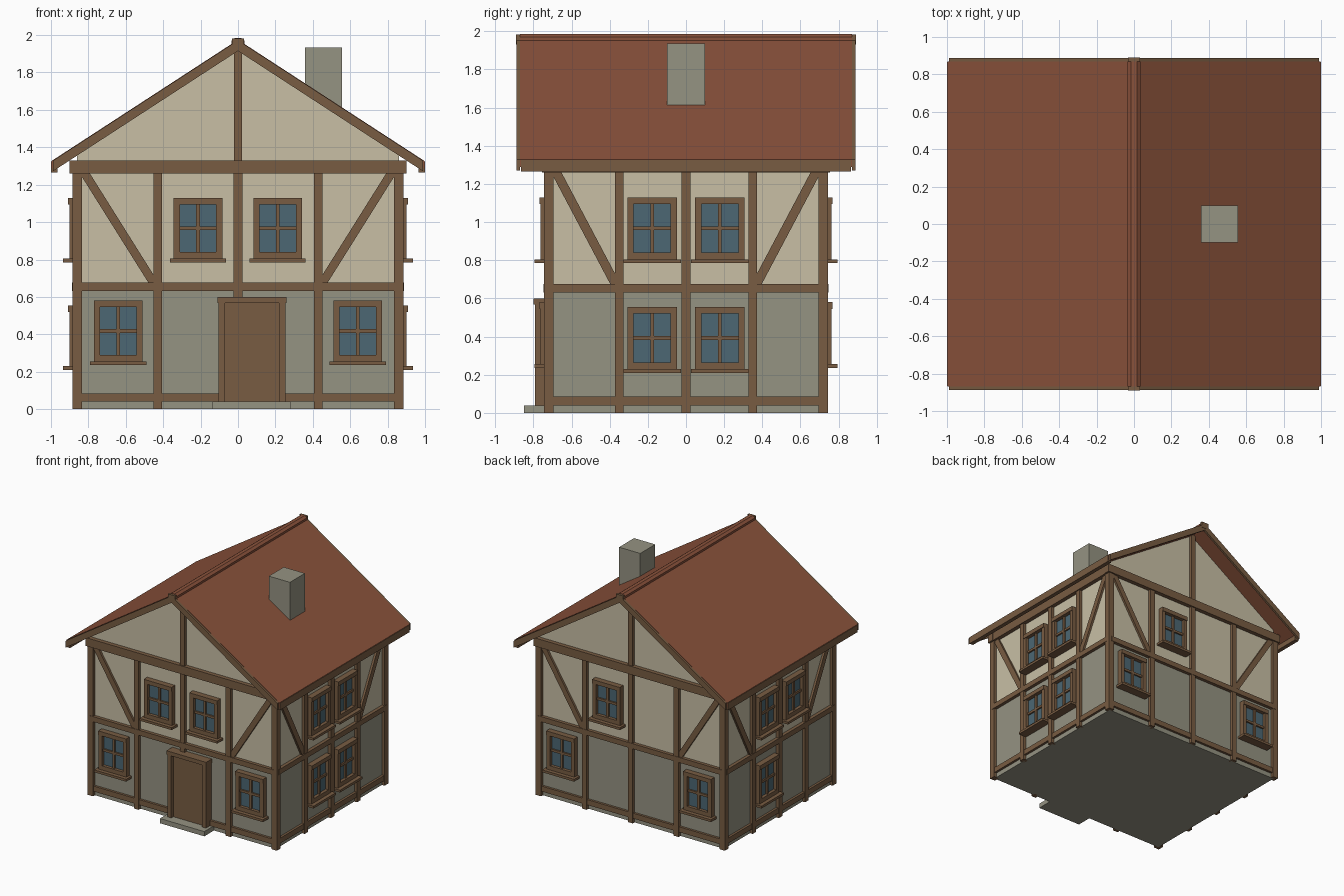
import bpy
import bmesh

if "Cube" in bpy.data.objects:
    bpy.data.objects.remove(bpy.data.objects["Cube"], do_unlink=True)

HALF_X, HALF_Y = 0.86, 0.72          # wall planes


def make_material(name, rgb):
    linear = [((c / 255 + 0.055) / 1.055) ** 2.4 for c in rgb] + [1.0]
    mat = bpy.data.materials.new(name)
    mat.use_nodes = True
    mat.diffuse_color = linear
    mat.node_tree.nodes["Principled BSDF"].inputs["Base Color"].default_value = linear
    return mat


timber = make_material("timber brown", (120, 92, 66))
plaster = make_material("cream plaster", (200, 191, 165))
stone = make_material("grey stone", (149, 147, 130))
tiles = make_material("red roof tiles", (138, 82, 59))
glass = make_material("blue glass", (76, 103, 115))

# Each wall maps (along, outward, height) to world space
WALLS = {
    "front": lambda u, d, z: (u, -HALF_Y - d, z),
    "back": lambda u, d, z: (u, HALF_Y + d, z),
    "left": lambda u, d, z: (HALF_X + d, u, z),
    "right": lambda u, d, z: (-HALF_X - d, u, z),
}


def rect(u0, u1, z0, z1, d0, d1):
    return [(u0, z0), (u1, z0), (u1, z1), (u0, z1)], d0, d1


def build(name, mat, solids, wall="front"):
    """One object from flat outlines pushed outward from a wall."""
    bm = bmesh.new()
    place = WALLS[wall]
    for outline, d0, d1 in solids:
        inner = [bm.verts.new(place(u, d0, z)) for u, z in outline]
        outer = [bm.verts.new(place(u, d1, z)) for u, z in outline]
        bm.faces.new(inner)
        bm.faces.new(outer)
        for i in range(len(outline)):
            j = (i + 1) % len(outline)
            bm.faces.new((inner[i], inner[j], outer[j], outer[i]))
    bmesh.ops.recalc_face_normals(bm, faces=bm.faces)
    mesh = bpy.data.meshes.new(name)
    bm.to_mesh(mesh)
    bm.free()
    mesh.materials.append(mat)
    obj = bpy.data.objects.new(name, mesh)
    bpy.context.collection.objects.link(obj)
    return obj


def window(wall, label, u, z):
    """Casing, sill, glazing bars and glass; z is the underside of the sill."""
    name = f"{wall}_{label}_window"
    w, g = 0.13, 0.097
    bottom, top = z + 0.02, z + 0.345
    g0, g1 = z + 0.055, z + 0.31
    mid = (g0 + g1) / 2
    build(name + "_frame", timber, [
        rect(u - w, u - g, bottom, top, 0, 0.042),
        rect(u + g, u + w, bottom, top, 0, 0.042),
        rect(u - w, u + w, g1, top, 0, 0.048),
        rect(u - g, u + g, bottom, g0, 0, 0.042),
        rect(u - 0.15, u + 0.15, z, bottom, 0, 0.075),
        rect(u - 0.01, u + 0.01, g0, g1, 0, 0.03),
        rect(u - g, u + g, mid - 0.01, mid + 0.01, 0, 0.028),
    ], wall)
    build(name + "_glass", glass, [rect(u - g, u + g, g0, g1, 0, 0.015)], wall)


def timber_frame(wall):
    """Posts, rails and corner braces of one wall."""
    gable = wall in ("front", "back")
    half, spacing = (HALF_X, 0.43) if gable else (HALF_Y, 0.35)
    p = 0.023
    posts = [rect(s * spacing - p, s * spacing + p, 0, 1.27, -0.02, 0.025) for s in (-1, 1)]
    centre_foot = 0.58 if wall == "front" else 0
    posts.append(rect(-p, p, centre_foot, 1.27, -0.02, 0.025))
    build(wall + "_posts", timber, posts, wall)

    over = half + 0.04 if gable else half
    build(wall + "_rails", timber, [
        rect(-half, half, 0.04, 0.085, -0.02, 0.02),
        rect(-half, half, 0.632, 0.676, -0.02, 0.028),
        rect(-over, over, 1.26, 1.33, -0.02, 0.035),
    ], wall)

    braces = []
    for s in (-1, 1):
        top, foot = s * (half - 0.035), s * (spacing + 0.012)
        braces.append(([(top - s * 0.027, 1.27), (top + s * 0.027, 1.27),
                        (foot + s * 0.027, 0.66), (foot - s * 0.027, 0.66)], -0.02, 0.018))
    build(wall + "_braces", timber, braces, wall)


# Solid walls: stone storey below, plaster storey with gables above
deep = -2 * HALF_Y
build("stone_walls", stone, [rect(-HALF_X, HALF_X, 0, 0.635, deep, 0)])
build("plaster_walls", plaster, [([(-HALF_X, 0.635), (HALF_X, 0.635), (HALF_X, 1.39),
                                   (0, 1.95), (-HALF_X, 1.39)], deep, 0)])

# Timber framing
for wall_name in WALLS:
    timber_frame(wall_name)
for wall_name in ("front", "back"):
    build(wall_name + "_corner_posts", timber,
          [rect(s * 0.835, s * 0.885, 0, 1.3, -0.025, 0.025) for s in (-1, 1)], wall_name)
    build(wall_name + "_gable_post", timber, [rect(-0.021, 0.021, 1.32, 1.94, -0.02, 0.025)], wall_name)

# Windows
for wall_name in ("front", "back"):
    for label, u in (("lower_a", -0.64), ("lower_b", 0.64)):
        window(wall_name, label, u, 0.235)
    window(wall_name, "upper_b", 0.212, 0.785)
window("front", "upper_a", -0.214, 0.785)
for wall_name in ("left", "right"):
    for label, u in (("a", -0.177), ("b", 0.177)):
        window(wall_name, "upper_" + label, u, 0.785)
        if wall_name == "left" or label == "b":
            window(wall_name, "lower_" + label, u, 0.21)

# Door and step
build("door", timber, [rect(-0.07, 0.22, 0.04, 0.57, 0, 0.045)])
build("door_frame", timber, [
    rect(-0.105, -0.07, 0.02, 0.57, 0, 0.072),
    rect(0.22, 0.255, 0.02, 0.57, 0, 0.072),
    rect(-0.11, 0.26, 0.567, 0.6, 0, 0.078),
])
build("door_step", stone, [rect(-0.135, 0.28, 0, 0.04, -0.01, 0.13)])


# Roof: sloping outline shared by tile slabs and barge boards
def slope(side, reach, ridge, thickness):
    eave = ridge - 0.65 * reach
    return [(0, ridge), (side * reach, eave),
            (side * reach, eave - thickness), (0, ridge - thickness)]


over = 0.15
build("roof_slabs", tiles, [(slope(s, 0.996, 1.975, 0.04), deep - over, over) for s in (-1, 1)])
build("ridge_cap", tiles, [([(-0.035, 1.94), (0.035, 1.94), (0.035, 1.97), (0.015, 1.985),
                             (-0.015, 1.985), (-0.035, 1.97)], deep - over, over)])
for wall_name in ("front", "back"):
    build(wall_name + "_barge_boards", timber,
          [(slope(s, 0.99, 1.972, 0.057), over, over + 0.018) for s in (-1, 1)]
          + [rect(-0.033, 0.033, 1.93, 1.982, over, over + 0.02)], wall_name)
build("eave_boards", timber,
      [rect(s * 0.965, s * 1.0, 1.265, 1.325, deep - over + 0.005, over - 0.005) for s in (-1, 1)])

# Chimney
build("chimney", stone, [rect(0.358, 0.556, 1.55, 1.935, -HALF_Y - 0.1, -HALF_Y + 0.1)])
